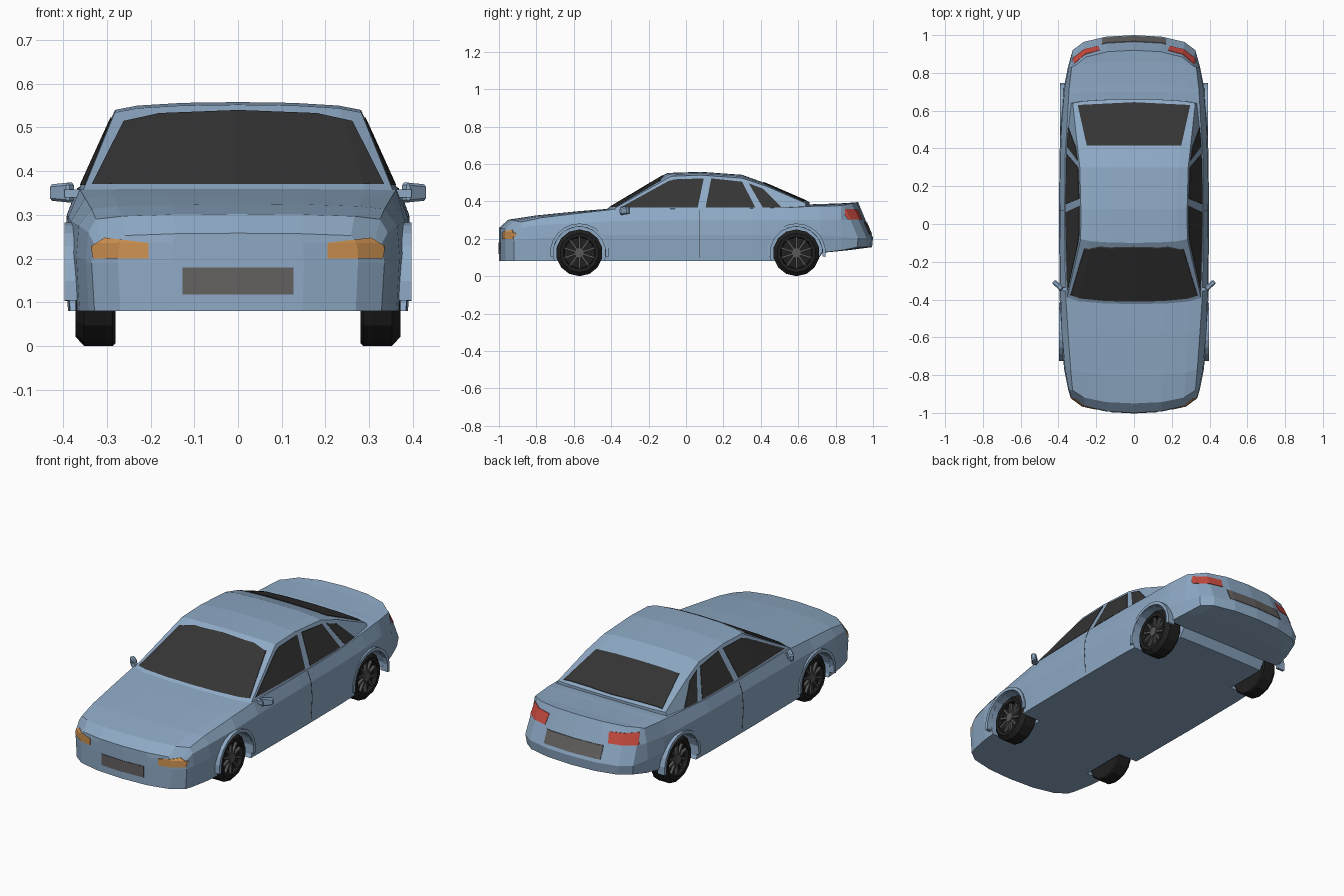
import bpy, bmesh, math
from mathutils import Matrix, Vector

if "Cube" in bpy.data.objects:
    bpy.data.objects.remove(bpy.data.objects["Cube"])

COLS = (-1, -.82, -.45, 0, .45, .82, 1)      # columns across the car
CURVE = (1, .45, .1, 0, .1, .45, 1)          # plan bend and crown falloff


def material(name, r, g, b):
    m = bpy.data.materials.new(name)
    m.diffuse_color = (r, g, b, 1)
    m.use_nodes = True
    m.node_tree.nodes["Principled BSDF"].inputs["Base Color"].default_value = m.diffuse_color
    return m


PAINT = material("blue_paint", .27, .40, .56)
GLASS = material("dark_glass", .035, .035, .035)
RUBBER = material("rubber", .014, .014, .014)
METAL = material("wheel_metal", .10, .10, .10)
AMBER = material("amber_lens", .60, .28, .08)
RED = material("red_lens", .58, .07, .05)
PLATE = material("plate_grey", .13, .12, .12)


def finish(name, bm, mat, mirror=False):
    bmesh.ops.recalc_face_normals(bm, faces=bm.faces[:])
    me = bpy.data.meshes.new(name)
    bm.to_mesh(me)
    bm.free()
    ob = bpy.data.objects.new(name, me)
    bpy.context.collection.objects.link(ob)
    if mat:
        me.materials.append(mat)
    if mirror:
        ob.modifiers.new("mirror", 'MIRROR').use_mirror_merge = False
    return ob


def loft(name, stations, inflate=0):
    """Stations: (y, bend, crown, [(dy, z, half_width) from bottom to top])."""
    bm = bmesh.new()
    grids = []
    for y, bend, crown, levels in stations:
        top = len(levels) - 1
        grids.append([[bm.verts.new((w * f, y + dy + bend * k, z - (crown * k if i == top else 0)))
                       for f, k in zip(COLS, CURVE)] for i, (dy, z, w) in enumerate(levels)])

    def ring(g):
        return (g[0] + [r[-1] for r in g[1:-1]] + g[-1][::-1] + [r[0] for r in g[-2:0:-1]])

    for a, b in zip(grids, grids[1:]):
        ra, rb = ring(a), ring(b)
        for i in range(len(ra)):
            j = (i + 1) % len(ra)
            bm.faces.new((ra[i], ra[j], rb[j], rb[i]))
    for g in (grids[0], grids[-1]):
        for lo, hi in zip(g, g[1:]):
            for c in range(6):
                bm.faces.new((lo[c], lo[c + 1], hi[c + 1], hi[c]))
    bmesh.ops.delete(bm, geom=[v for v in bm.verts if not v.link_faces], context='VERTS')
    bmesh.ops.recalc_face_normals(bm, faces=bm.faces[:])
    bm.normal_update()
    shift = [(v, v.normal * inflate) for v in bm.verts]
    for v, d in shift:
        v.co += d
    return finish(name, bm, PAINT)


def prism(bm, poly, axis, lo, hi):
    def at(p, t):
        q = list(p)
        q.insert(axis, t)
        return bm.verts.new(q)
    a, b = [at(p, lo) for p in poly], [at(p, hi) for p in poly]
    bm.faces.new(a)
    bm.faces.new(b[::-1])
    for i in range(len(a)):
        j = (i + 1) % len(a)
        bm.faces.new((a[i], a[j], b[j], b[i]))


def boolean(ob, bm, operation):
    cutter = finish("cutter", bm, None)
    cutter.hide_render = True
    m = ob.modifiers.new("cut", 'BOOLEAN')
    m.operation, m.object, m.solver = operation, cutter, 'EXACT'
    bpy.context.view_layer.update()
    me = bpy.data.meshes.new_from_object(ob.evaluated_get(bpy.context.evaluated_depsgraph_get()))
    ob.modifiers.clear()
    ob.data = me
    bpy.data.objects.remove(cutter)


def panel(name, stations, poly, axis, lo, hi, mat, mirror=False, inflate=.003):
    """A thin skin lying on a lofted surface, trimmed to an outline."""
    ob = loft(name, stations, inflate)
    bm = bmesh.new()
    prism(bm, poly, axis, lo, hi)
    boolean(ob, bm, 'INTERSECT')
    ob.data.materials.clear()
    ob.data.materials.append(mat)
    if mirror:
        ob.modifiers.new("mirror", 'MIRROR').use_mirror_merge = False


def block(bm, size, matrix):
    bmesh.ops.create_cube(bm, size=1, matrix=matrix @ Matrix.Diagonal((*size, 1)))


def circle(y, z, r, n, start=0, sweep=2 * math.pi):
    return [(y + r * math.cos(start + sweep * i / n), z + r * math.sin(start + sweep * i / n))
            for i in range(n)]


# Lower body: y, bend, crown, z floor / waist / shoulder / top, half widths
rows = [(-1.0, .08, .012, .08, .19, .235, .258, .335, .315),
        (-.95, .07, .012, .08, .195, .26, .302, .348, .325),
        (-.80, .03, .012, .08, .205, .275, .325, .370, .335),
        (-.57, .01, .010, .08, .22, .285, .348, .388, .350),
        (-.38, .0, .005, .08, .22, .295, .363, .394, .362),
        (0, 0, .005, .08, .22, .30, .366, .397, .368),
        (.35, 0, .005, .08, .22, .30, .368, .395, .365),
        (.56, 0, .008, .08, .22, .30, .376, .387, .352),
        (.70, -.01, .012, .08, .22, .30, .386, .375, .345),
        (.73, -.01, .012, .125, .22, .30, .386, .372, .343),
        (.86, -.03, .014, .138, .21, .30, .391, .350, .330),
        (1.0, -.08, .016, .155, .205, .30, .396, .325, .310)]
body_st = []
for y, bend, crown, z0, z1, z2, z3, w, wt in rows:
    dy = (-.005, 0, -.04, -.08) if y == 1 else (0, 0, 0, 0)
    body_st.append((y, bend, crown, list(zip(dy, (z0, z1, z2, z3), (w * .98, w, w * .985, wt)))))
body = loft("body", body_st)

# Wheel arches
wells = bmesh.new()
for y in (-.57, .59):
    for lo, hi in ((.27, .5), (-.5, -.27)):
        prism(wells, circle(y, .125, .14, 16, math.pi / 16), 0, lo, hi)
boolean(body, wells, 'DIFFERENCE')

# Cabin: y, bend, crown, roof height, half width at the belt
cab_st = [(y, bend, crown, [(0, .33, w), (0, z, w - (z - crown - .33) * .46)])
          for y, bend, crown, z, w in [(-.44, .03, .004, .350, .366), (-.10, .02, .018, .552, .376),
                                       (.08, 0, .018, .558, .378), (.30, 0, .018, .542, .376),
                                       (.43, 0, .014, .495, .371), (.66, -.02, .006, .396, .352)]]
loft("cabin", cab_st)

# Glass
panel("windscreen", cab_st, [(-.335, .37), (.335, .37), (.262, .515), (.18, .533), (0, .54),
                             (-.18, .533), (-.262, .515)], 1, -.6, -.02, GLASS)
panel("rear_window", cab_st, [(-.25, .415), (.25, .415), (.298, .63), (0, .645), (-.298, .63)],
      2, .36, .7, GLASS)
sides = {"front_door_window": [(-.35, .368), (.063, .368), (.095, .523), (-.06, .518), (-.095, .508)],
         "rear_door_window": [(.105, .368), (.37, .368), (.30, .505), (.135, .523)],
         "quarter_window": [(.41, .368), (.51, .368), (.41, .468), (.335, .497)]}
for name, poly in sides.items():
    panel(name, cab_st, poly, 0, .2, .5, GLASS, True)

# Lights, plates and door seams
panel("headlight", body_st, [(.205, .20), (.332, .20), (.337, .228), (.305, .248), (.205, .236)],
      1, -1.1, -.89, AMBER, True)
panel("taillight", body_st, [(.19, .302), (.325, .302), (.325, .36), (.18, .355)], 1, .85, 1.1, RED, True)
panel("front_plate", body_st, [(-.127, .118), (.127, .118), (.127, .179), (-.127, .179)], 1, -1.1, -.95, PLATE)
panel("rear_plate", body_st, [(-.17, .222), (.17, .222), (.17, .288), (-.17, .288)], 1, .9, 1.1, PLATE)
panel("door_seam", body_st, [(.071, .10), (.074, .10), (.074, .355), (.071, .355)], 0, .3, .5, GLASS, True, .001)

for place, y in (("front", -.57), ("rear", .59)):
    # Arch lip
    bm = bmesh.new()
    arc = [circle(y, .125, r, 13, math.radians(-8), math.radians(212)) for r in (.14, .157)]
    prism(bm, arc[0] + arc[1][::-1], 0, .35, .397 if y < 0 else .393)
    finish(place + "_arch_lip", bm, PAINT, True)

    # Tyre, turned around the axle
    bm = bmesh.new()
    n, rings = 14, []
    for x, r in ((.28, .07), (.28, .118), (.287, .125), (.352, .125), (.372, .104), (.370, .086), (.348, .082)):
        rings.append([bm.verts.new((x, *p)) for p in circle(y, .125, r, n, math.pi / n)])
    for a, b in zip(rings, rings[1:]):
        for i in range(n):
            bm.faces.new((a[i], a[(i + 1) % n], b[(i + 1) % n], b[i]))
    bm.faces.new(rings[0])
    bm.faces.new(rings[-1])
    finish(place + "_tyre", bm, RUBBER, True)

    # Spokes and hub
    bm = bmesh.new()
    for i in range(10):
        turn = Matrix.Translation((.356, y, .125)) @ Matrix.Rotation(i * math.pi / 5, 4, 'X')
        block(bm, (.014, .011, .068), turn @ Matrix.Translation((0, 0, .050)))
    prism(bm, circle(y, .125, .026, 10), 0, .345, .368)
    finish(place + "_wheel_spokes", bm, METAL, True)

# Door mirrors
bm = bmesh.new()
block(bm, (.062, .026, .046), Matrix.Translation((.403, -.325, .351)) @ Matrix.Rotation(.75, 4, 'Z'))
for v in bm.verts:
    if v.co.x > .40:
        v.co.z = .351 + (v.co.z - .351) * .8
bmesh.ops.bevel(bm, geom=bm.edges[:], offset=.006, segments=1, affect='EDGES')
block(bm, (.05, .02, .018), Matrix.Translation((.372, -.345, .349)))
finish("door_mirror", bm, PAINT, True)
